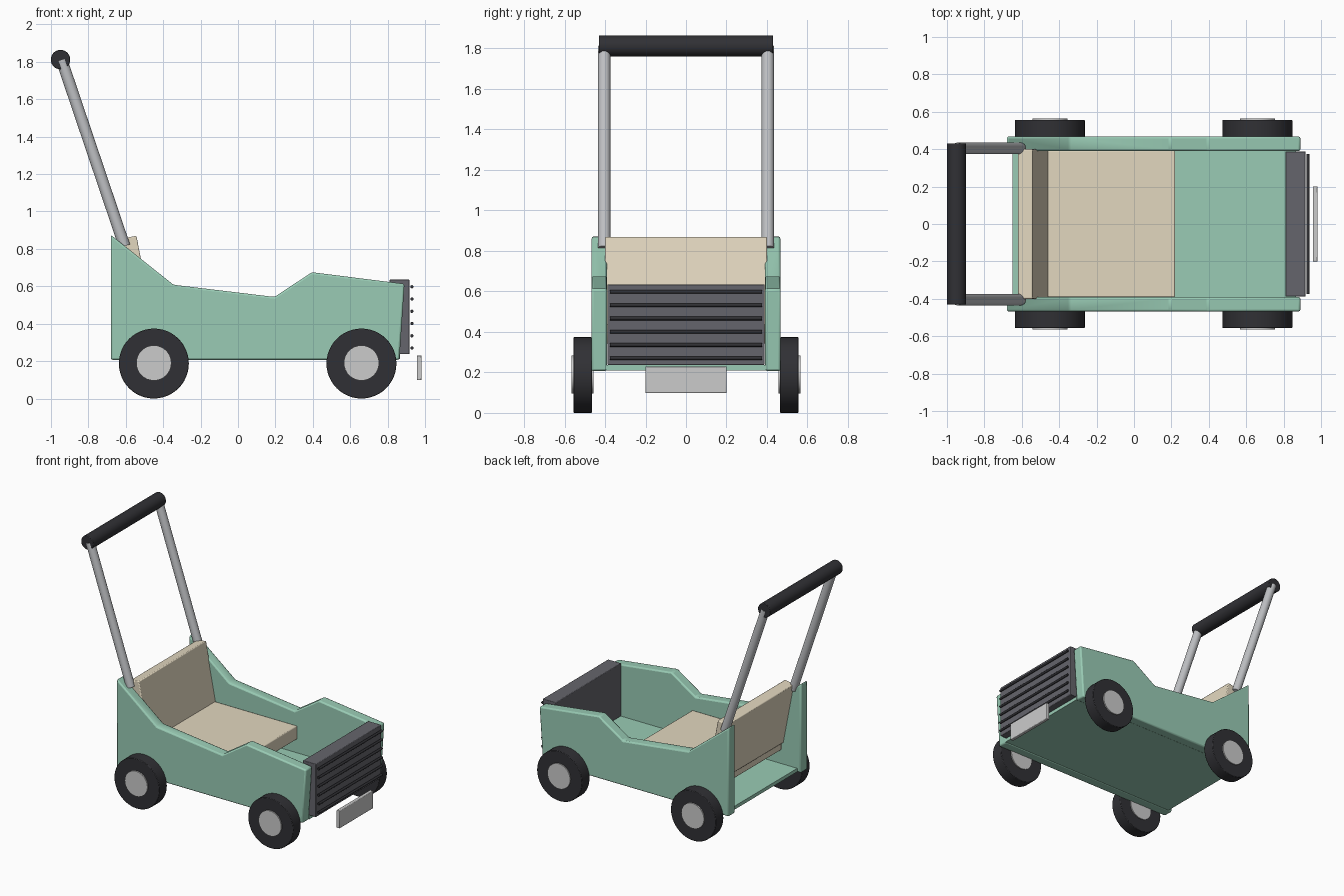
import bpy, bmesh, math
from mathutils import Vector

if "Cube" in bpy.data.objects:
    bpy.data.objects.remove(bpy.data.objects["Cube"])


def material(name, rgb):
    m = bpy.data.materials.new(name)
    m.diffuse_color = (*rgb, 1)
    m.use_nodes = True
    m.node_tree.nodes["Principled BSDF"].inputs["Base Color"].default_value = m.diffuse_color
    return m


GREEN = material("green paint", (0.32, 0.60, 0.46))
TAN = material("tan seat", (0.76, 0.68, 0.52))
BLACK = material("black rubber", (0.03, 0.03, 0.035))
DARK = material("dark grey", (0.13, 0.13, 0.15))
STEEL = material("steel", (0.52, 0.53, 0.55))
WHITE = material("white", (0.78, 0.77, 0.75))


def finish(name, bm, mat, bevel=0):
    bmesh.ops.recalc_face_normals(bm, faces=bm.faces)
    me = bpy.data.meshes.new(name)
    bm.to_mesh(me)
    bm.free()
    ob = bpy.data.objects.new(name, me)
    bpy.context.collection.objects.link(ob)
    me.materials.append(mat)
    if bevel:
        mod = ob.modifiers.new("Bevel", 'BEVEL')
        mod.width, mod.segments = bevel, 2
    bpy.ops.object.select_all(action='DESELECT')
    ob.select_set(True)
    bpy.context.view_layer.objects.active = ob
    bpy.ops.object.shade_smooth_by_angle(angle=math.radians(35))
    return ob


def slab(name, profile, y0, y1, mat, bevel=0):
    """Extrude an x-z profile from y0 to y1."""
    bm = bmesh.new()
    face = bm.faces.new([bm.verts.new((x, y0, z)) for x, z in profile])
    new = bmesh.ops.extrude_face_region(bm, geom=[face])["geom"]
    bmesh.ops.translate(bm, vec=(0, y1 - y0, 0),
                        verts=[v for v in new if isinstance(v, bmesh.types.BMVert)])
    return finish(name, bm, mat, bevel)


def box(name, x0, x1, y0, y1, z0, z1, mat, bevel=0):
    return slab(name, [(x0, z0), (x1, z0), (x1, z1), (x0, z1)], y0, y1, mat, bevel)


def rod(name, a, b, r, mat, segments=32, bevel=0):
    a, b = Vector(a), Vector(b)
    bm = bmesh.new()
    bmesh.ops.create_cone(bm, cap_ends=True, segments=segments,
                          radius1=r, radius2=r, depth=(b - a).length)
    bm.transform((b - a).to_track_quat('Z', 'Y').to_matrix().to_4x4())
    bmesh.ops.translate(bm, verts=bm.verts, vec=(a + b) / 2)
    return finish(name, bm, mat, bevel)


# Body: side panels and floor
side = [(-0.68, 0.207), (0.863, 0.207), (0.89, 0.613), (0.395, 0.675),
        (0.195, 0.543), (-0.345, 0.608), (-0.68, 0.875)]
for s, label in ((-1, "front"), (1, "back")):
    slab(f"{label}_side_panel", side, s * 0.39, s * 0.468, GREEN, 0.01)
box("floor", -0.65, 0.865, -0.395, 0.395, 0.21, 0.236, GREEN)

# Seat and leaning backrest
box("seat", -0.52, 0.22, -0.39, 0.39, 0.34, 0.44, TAN, 0.006)
slab("backrest", [(-0.543, 0.87), (-0.455, 0.41), (-0.533, 0.395), (-0.621, 0.855)],
     -0.4, 0.4, TAN, 0.006)

# Grille block, bars and blank plate
box("grille", 0.81, 0.917, -0.388, 0.388, 0.237, 0.635, DARK, 0.004)
for i in range(6):
    z = 0.27 + i * 0.0655
    rod(f"grille_bar_{i + 1}", (0.93, -0.375, z), (0.93, 0.375, z), 0.009, BLACK, 12)
box("front_plate", 0.956, 0.982, -0.2, 0.2, 0.098, 0.23, WHITE, 0.004)

# Wheels with hubs showing on both sides
for x, end in ((-0.45, "rear"), (0.66, "nose")):
    for s, label in ((-1, "front"), (1, "back")):
        rod(f"{label}_{end}_wheel", (x, s * 0.465, 0.187), (x, s * 0.556, 0.187),
            0.187, BLACK, 48, 0.004)
        rod(f"{label}_{end}_hub", (x, s * 0.457, 0.19), (x, s * 0.565, 0.19),
            0.094, WHITE, 32)

# Push handle
for s, label in ((-1, "front"), (1, "back")):
    rod(f"{label}_handle_post", (-0.607, s * 0.404, 0.815), (-0.943, s * 0.404, 1.81),
        0.031, STEEL)
rod("handle_grip", (-0.949, -0.43, 1.812), (-0.949, 0.43, 1.812), 0.052, BLACK, 32, 0.004)
